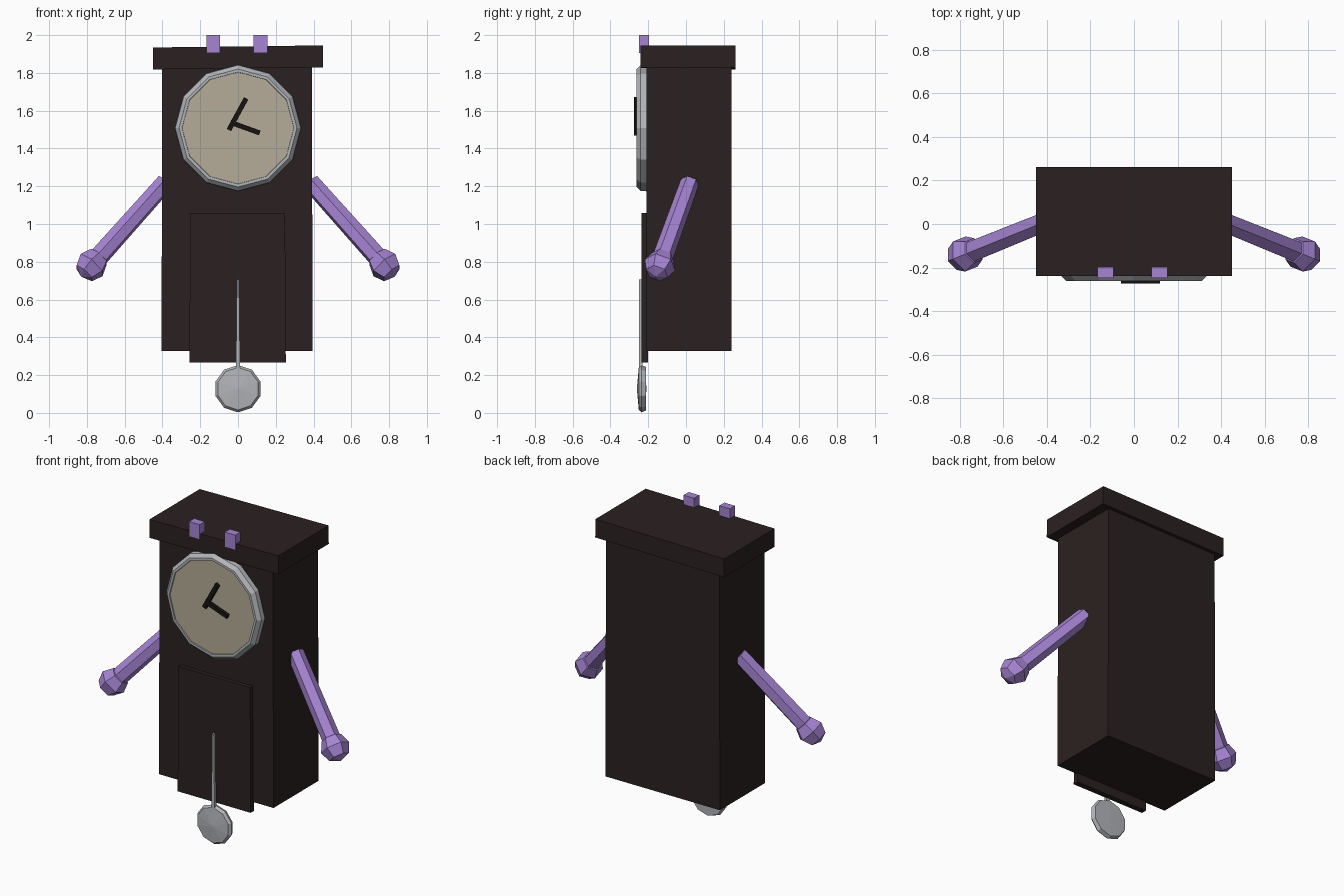
import bpy, bmesh
from math import cos, sin, pi, radians
from mathutils import Vector

old = bpy.data.objects.get("Cube")
if old:
    bpy.data.objects.remove(old, do_unlink=True)


def material(name, r, g, b):
    m = bpy.data.materials.new(name)
    m.use_nodes = True
    m.diffuse_color = (r, g, b, 1)
    m.node_tree.nodes["Principled BSDF"].inputs["Base Color"].default_value = (r, g, b, 1)
    return m


WOOD = material("dark wood", 0.024, 0.015, 0.015)
PURPLE = material("purple", 0.38, 0.23, 0.65)
METAL = material("silver metal", 0.45, 0.46, 0.49)
CREAM = material("cream dial", 0.46, 0.41, 0.31)
BLACK = material("black hands", 0.009, 0.006, 0.006)


def finish(name, bm, mat):
    bmesh.ops.recalc_face_normals(bm, faces=bm.faces)
    mesh = bpy.data.meshes.new(name)
    bm.to_mesh(mesh)
    bm.free()
    mesh.materials.append(mat)
    obj = bpy.data.objects.new(name, mesh)
    bpy.context.collection.objects.link(obj)
    return obj


def box(name, mat, x, y, z, top=1.0):
    """Box between the given x, y and z ranges; top scales the upper width."""
    bm = bmesh.new()
    bmesh.ops.create_cube(bm, size=1)
    for v in bm.verts:
        if v.co.z > 0:
            v.co.x *= top
        v.co = [(r[0] + r[1]) / 2 + c * (r[1] - r[0]) for c, r in zip(v.co, (x, y, z))]
    return finish(name, bm, mat)


def lathe(name, mat, profile, sides, z):
    """Turn (radius, y) points around a front-to-back axis at height z."""
    bm = bmesh.new()
    rings = []
    for r, y in profile:
        if r == 0:
            rings.append([bm.verts.new((0, y, z))] * sides)
        else:
            angles = [2 * pi * i / sides + pi / 2 for i in range(sides)]
            rings.append([bm.verts.new((r * cos(a), y, z + r * sin(a))) for a in angles])
    for a, b in zip(rings, rings[1:]):
        for i in range(sides):
            j = (i + 1) % sides
            corners = list(dict.fromkeys((a[i], a[j], b[j], b[i])))
            bm.faces.new(corners)
    return finish(name, bm, mat)


def clock_hand(name, start, end, width):
    """Thin bar on the dial between two (x, z) points."""
    a, b = Vector(start), Vector(end)
    d = (b - a).normalized() * width / 2
    n = Vector((-d.y, d.x))
    bm = bmesh.new()
    face = bm.faces.new([bm.verts.new((p.x, -0.274, p.y)) for p in (a + n, a - n, b - n, b + n)])
    new = bmesh.ops.extrude_face_region(bm, geom=[face])["geom"]
    verts = [v for v in new if isinstance(v, bmesh.types.BMVert)]
    bmesh.ops.translate(bm, verts=verts, vec=(0, 0.022, 0))
    return finish(name, bm, BLACK)


# Case
box("case", WOOD, (-0.405, 0.395), (-0.21, 0.24), (0.327, 1.84), 0.99)
cornice = box("cornice", WOOD, (-0.45, 0.45), (-0.24, 0.262), (-0.058, 0.058))
cornice.location.z = 1.882
cornice.rotation_euler.y = radians(-0.7)
box("door_panel", WOOD, (-0.257, 0.253), (-0.235, -0.2), (0.268, 1.058), 0.985)

# Pegs on the top front edge
for side, x in (("right", -0.131), ("left", 0.118)):
    box(side + "_peg", PURPLE, (x - 0.037, x + 0.037), (-0.248, -0.197), (1.905, 2.0))

# Dial
lathe("dial_ring", METAL,
      [(0.335, -0.205), (0.333, -0.24), (0.312, -0.262), (0.297, -0.262), (0.295, -0.25)], 12, 1.508)
lathe("dial_face", CREAM, [(0.297, -0.255), (0, -0.255)], 12, 1.508)
clock_hand("long_hand", (-0.048, 1.498), (0.043, 1.665), 0.026)
clock_hand("short_hand", (-0.04, 1.538), (0.115, 1.482), 0.026)

# Pendulum
box("pendulum_rod", METAL, (-0.011, 0.011), (-0.25, -0.23), (0.23, 0.705), 0.5)
lathe("pendulum_bob", METAL,
      [(0, -0.26), (0.112, -0.25), (0.125, -0.235), (0.116, -0.213), (0, -0.21)], 10, 0.128)

# Arms and fists
for side, s in (("right", -1), ("left", 1)):
    shoulder = Vector((s * 0.385, 0.02, 1.22))
    fist = Vector((s * 0.775, -0.138, 0.783))
    axis = fist - shoulder
    bm = bmesh.new()
    bmesh.ops.create_cone(bm, cap_ends=True, segments=6, radius1=0.05, radius2=0.054,
                          depth=axis.length - 0.06)
    arm = finish(side + "_arm", bm, PURPLE)
    arm.location = shoulder + axis.normalized() * (axis.length - 0.06) / 2
    arm.rotation_euler = axis.to_track_quat("Z", "Y").to_euler()
    bm = bmesh.new()
    bmesh.ops.create_uvsphere(bm, u_segments=6, v_segments=4, radius=0.086)
    hand = finish(side + "_fist", bm, PURPLE)
    hand.location = fist
    hand.rotation_euler = axis.to_track_quat("Z", "Y").to_euler()
